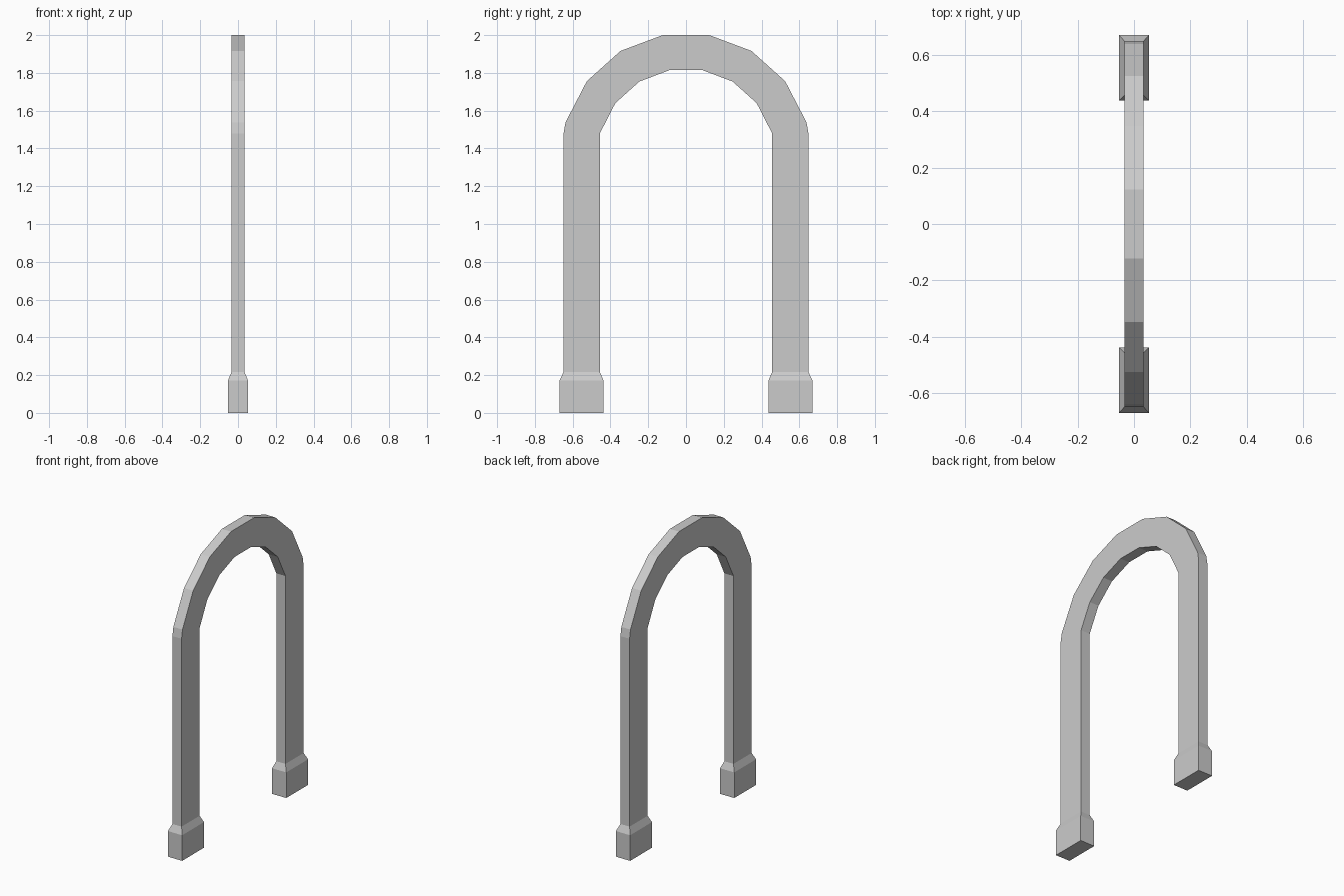
import bpy, bmesh

if "Cube" in bpy.data.objects:
    bpy.data.objects.remove(bpy.data.objects["Cube"])

# Half of the arch, from the foot up: outer (y, z), inner (y, z), half thickness in x
HALF = [
    ((0.669, 0.0), (0.437, 0.0), 0.053),       # foot bottom
    ((0.669, 0.172), (0.437, 0.172), 0.053),   # foot shoulder
    ((0.648, 0.217), (0.456, 0.217), 0.034),   # leg start
    ((0.648, 1.48), (0.456, 1.475), 0.034),    # leg end
    ((0.638, 1.538), (0.456, 1.48), 0.034),    # arch
    ((0.525, 1.756), (0.374, 1.64), 0.034),
    ((0.347, 1.916), (0.247, 1.754), 0.034),
    ((0.123, 2.0), (0.086, 1.815), 0.034),
]


def ring(bm, section, side):
    (yo, zo), (yi, zi), h = section
    points = [(-h, yo, zo), (h, yo, zo), (h, yi, zi), (-h, yi, zi)]
    return [bm.verts.new((x, side * y, z)) for x, y, z in points]


# Loft rectangular sections up one leg, over the top and down the other
bm = bmesh.new()
rings = [ring(bm, s, 1) for s in HALF] + [ring(bm, s, -1) for s in reversed(HALF)]
for a, b in zip(rings, rings[1:]):
    for i in range(4):
        j = (i + 1) % 4
        bm.faces.new((a[i], a[j], b[j], b[i]))

# Close the soles of both feet
bm.faces.new(rings[0])
bm.faces.new(rings[-1])
bmesh.ops.recalc_face_normals(bm, faces=bm.faces)

mesh = bpy.data.meshes.new("arch_frame")
bm.to_mesh(mesh)
bm.free()
bpy.context.collection.objects.link(bpy.data.objects.new("arch_frame", mesh))
